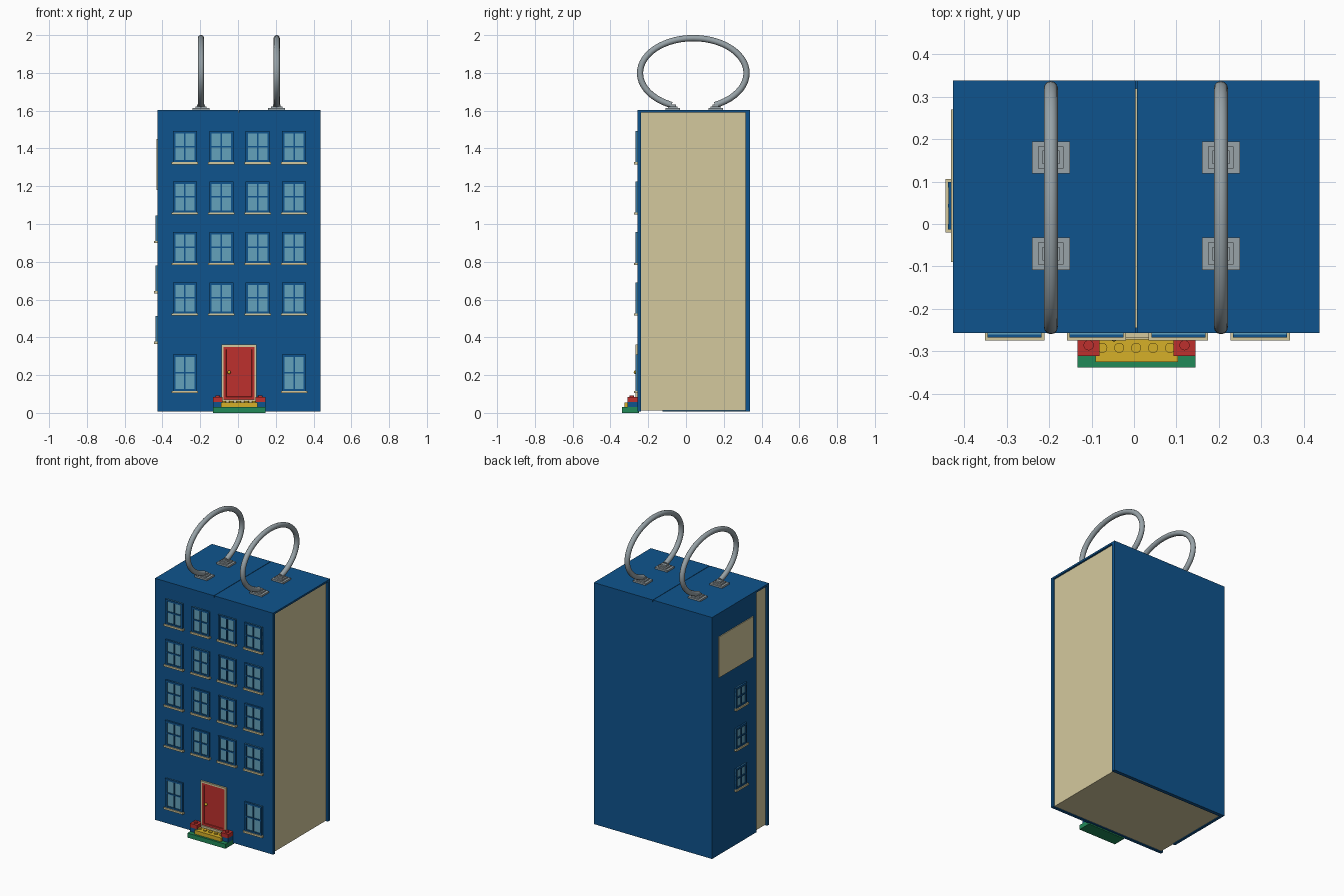
import bpy, bmesh, math
from mathutils import Matrix, Vector

old = bpy.data.objects.get("Cube")
if old:
    bpy.data.objects.remove(old, do_unlink=True)


def material(name, r, g, b):
    def lin(c):
        c /= 255
        return c / 12.92 if c < 0.04 else ((c + 0.055) / 1.055) ** 2.4
    m = bpy.data.materials.new(name)
    m.use_nodes = True
    color = (lin(r), lin(g), lin(b), 1)
    m.diffuse_color = color
    m.node_tree.nodes["Principled BSDF"].inputs["Base Color"].default_value = color
    return m


blue = material("wall blue", 15, 84, 141)
tan = material("tan", 212, 201, 157)
glass = material("glass blue", 100, 162, 188)
red = material("red", 190, 48, 45)
yellow = material("yellow", 214, 176, 40)
green = material("green", 33, 138, 88)
grey = material("metal grey", 152, 163, 168)


def finish(name, bm, mats, matrix=None):
    me = bpy.data.meshes.new(name)
    if matrix:
        bm.transform(matrix)
    bm.to_mesh(me)
    bm.free()
    for m in mats:
        me.materials.append(m)
    ob = bpy.data.objects.new(name, me)
    bpy.context.collection.objects.link(ob)
    return ob


def add_box(bm, x, y, z, mat=0):
    """Box from three (low, high) ranges."""
    size = [b - a for a, b in (x, y, z)]
    mid = Vector([(a + b) / 2 for a, b in (x, y, z)])
    geo = bmesh.ops.create_cube(bm, size=1, matrix=Matrix.Translation(mid) @ Matrix.Diagonal((*size, 1)))
    faces = {f for v in geo["verts"] for f in v.link_faces}
    for f in faces:
        f.material_index = mat
    return faces


def box(name, mat, x, y, z):
    bm = bmesh.new()
    add_box(bm, x, y, z)
    return finish(name, bm, [mat])


def add_stud(bm, x, y, z, r=0.012, h=0.007):
    bmesh.ops.create_cone(bm, cap_ends=True, segments=16, radius1=r, radius2=r, depth=h,
                          matrix=Matrix.Translation((x, y, z + h / 2)))


def window(name, matrix, width, height, sill_width):
    """Window facing -y, with its sill bottom at the local origin."""
    bm = bmesh.new()
    w, s, bar, mull = width / 2, 0.012, 0.013, 0.004
    add_box(bm, (-w, w), (-0.004, 0.003), (s, height), 1)
    for a, b in ((-w, bar - w), (-mull, mull), (w - bar, w)):
        add_box(bm, (a, b), (-0.011, 0), (s, height))
    mid = (s + height) / 2
    for a, b in ((s, s + 0.01), (mid - mull, mid + mull), (height - bar, height)):
        add_box(bm, (bar - w, w - bar), (-0.0105, 0), (a, b))
    add_box(bm, (-sill_width / 2, sill_width / 2), (-0.018, 0), (0, s), 2)
    return finish(name, bm, [blue, glass, tan], matrix)


# Building shell around a tan core
LEFT, RIGHT, FRONT, BACK, MID = -0.427, 0.437, -0.257, 0.338, 0.005
BASE, TOP = 0.008, 1.603
box("core", tan, (-0.415, 0.425), (-0.245, 0.32), (0.013, 1.595))
box("front_wall", blue, (LEFT, RIGHT), (FRONT, -0.238), (BASE, TOP - 0.012))
box("back_wall", blue, (LEFT, RIGHT), (0.314, BACK), (BASE, TOP - 0.012))
box("side_flap", blue, (LEFT, -0.41), (-0.125, 0.314), (BASE, TOP - 0.012))
box("roof_half_a", blue, (LEFT, MID - 0.0015), (FRONT, BACK), (TOP - 0.012, TOP))
box("roof_half_b", blue, (MID + 0.0015, RIGHT), (FRONT, BACK), (TOP - 0.012, TOP))
box("side_sign_panel", tan, (LEFT - 0.005, LEFT + 0.002), (-0.09, 0.27), (1.18, 1.45))

# Front windows
for col in range(4):
    x = MID + 0.003 + (col - 1.5) * 0.193
    for row in range(4):
        at = Matrix.Translation((x, FRONT, 0.515 + row * 0.267))
        window("front_window", at, 0.127, 0.176, 0.14)
    if col in (0, 3):
        window("ground_window", Matrix.Translation((x, FRONT, 0.105)), 0.127, 0.203, 0.14)

# Side windows
turn = Matrix.Rotation(math.radians(-90), 4, "Z")
for row in range(3):
    at = Matrix.Translation((LEFT, 0.043, 0.365 + row * 0.267))
    window("side_window", at @ turn, 0.112, 0.147, 0.126)

# Door with a sunken panel, frame and knob
bm = bmesh.new()
faces = add_box(bm, (-0.077, 0.088), (-0.264, -0.25), (0.07, 0.35))
front = [f for f in faces if f.normal.y < -0.9]
bmesh.ops.inset_region(bm, faces=front, thickness=0.02, depth=0)
bmesh.ops.inset_region(bm, faces=front, thickness=0.002, depth=-0.004)
finish("door", bm, [red])
bm = bmesh.new()
for a, b in ((-0.088, -0.077), (0.088, 0.099)):
    add_box(bm, (a, b), (-0.268, -0.25), (0.058, 0.361))
add_box(bm, (-0.077, 0.088), (-0.268, -0.25), (0.35, 0.361))
add_box(bm, (-0.077, 0.088), (-0.272, -0.25), (0.056, 0.07))
finish("door_frame", bm, [tan])
bm = bmesh.new()
bmesh.ops.create_uvsphere(bm, u_segments=16, v_segments=10, radius=0.009,
                          matrix=Matrix.Translation((-0.047, -0.268, 0.215)))
for f in bm.faces:
    f.smooth = True
finish("door_knob", bm, [yellow])

# Stepped stoop with studs
box("lower_step", green, (-0.133, 0.145), (-0.338, -0.25), (0, 0.03))
bm = bmesh.new()
add_box(bm, (-0.091, 0.104), (-0.325, -0.25), (0.03, 0.055))
for i in range(-2, 3):
    add_stud(bm, MID + i * 0.04, -0.292, 0.055)
finish("upper_step", bm, [yellow])
for side in (-1, 1):
    c = MID + 0.001 + side * 0.113
    x = (c - 0.026, c + 0.026)
    box("stoop_block_lower", blue, x, (-0.309, -0.25), (0.03, 0.058))
    bm = bmesh.new()
    add_box(bm, x, (-0.311, -0.25), (0.058, 0.084))
    add_stud(bm, c, -0.286, 0.084)
    finish("stoop_block_upper", bm, [red])

# Looped handles on stepped mounts
for x in (-0.196, 0.205):
    cy, cz, ry, rz, gap, n = 0.0385, 1.799, 0.282, 0.185, 0.42, 48
    curve = bpy.data.curves.new("handle", "CURVE")
    curve.dimensions = "3D"
    curve.bevel_depth = 0.0165
    curve.bevel_resolution = 4
    curve.use_fill_caps = True
    spline = curve.splines.new("POLY")
    spline.points.add(n)
    for i, p in enumerate(spline.points):
        t = gap + (2 * math.pi - 2 * gap) * i / n
        p.co = (x, cy - ry * math.sin(t), cz - rz * math.cos(t), 1)
    curve.materials.append(grey)
    ob = bpy.data.objects.new("handle", curve)
    bpy.context.collection.objects.link(ob)
    bpy.ops.object.select_all(action="DESELECT")
    ob.select_set(True)
    bpy.context.view_layer.objects.active = ob
    bpy.ops.object.convert(target="MESH")
    bpy.ops.object.shade_smooth_by_angle(angle=math.radians(40))
    for y in (-0.07, 0.157):
        bm = bmesh.new()
        for wx, wy, low, high in ((0.045, 0.038, 0, 0.011), (0.03, 0.026, 0.011, 0.02),
                                  (0.02, 0.016, 0.02, 0.03)):
            add_box(bm, (x - wx, x + wx), (y - wy, y + wy), (TOP + low, TOP + high))
        finish("handle_mount", bm, [grey])
